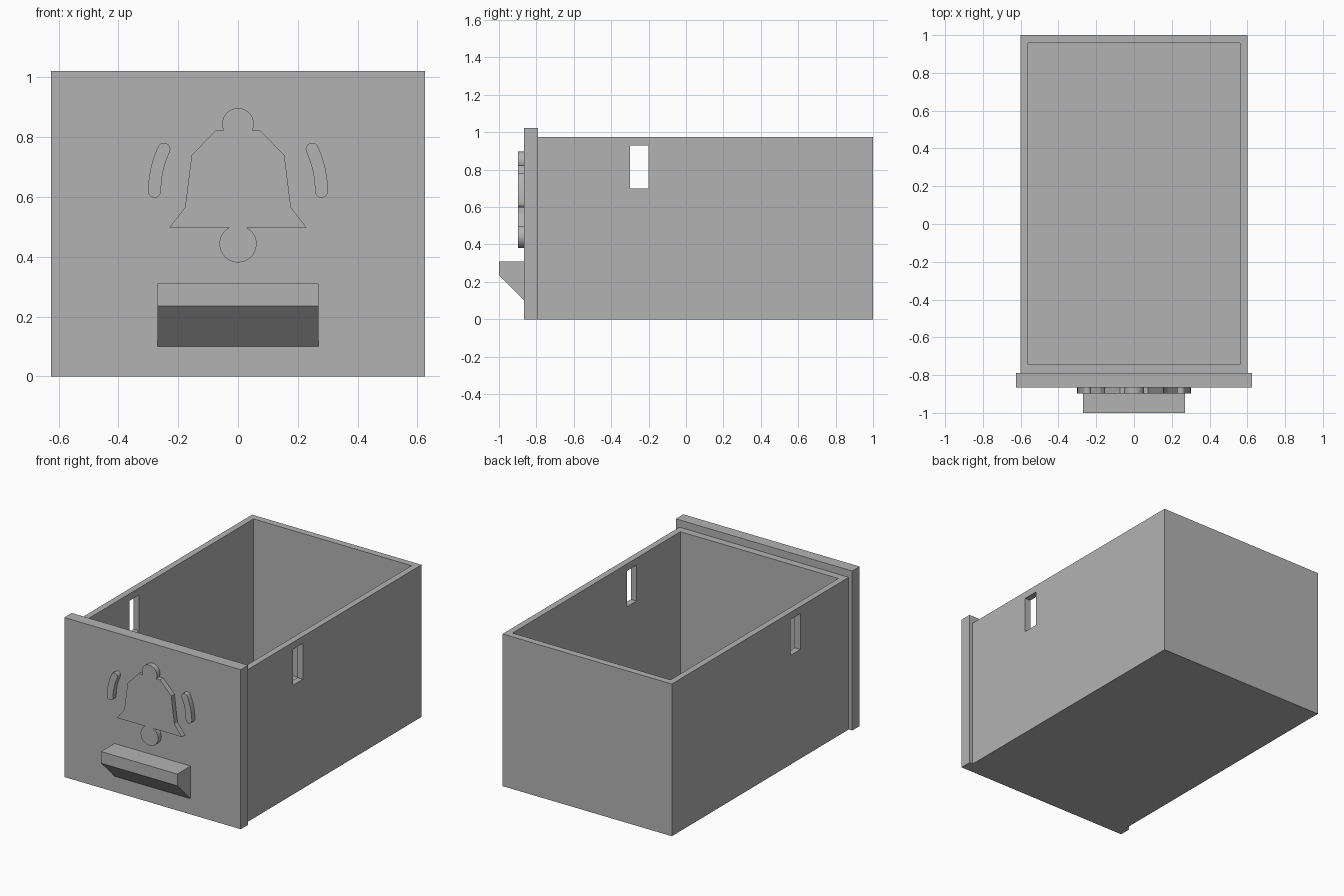
import bpy, bmesh, math
from mathutils import Vector

default = bpy.data.objects.get("Cube")
if default:
    bpy.data.objects.remove(default, do_unlink=True)

grey = bpy.data.materials.new("plain grey")
grey.use_nodes = True
colour = (0.45, 0.45, 0.45, 1)
grey.diffuse_color = colour
grey.node_tree.nodes["Principled BSDF"].inputs["Base Color"].default_value = colour


def prism(name, outline, direction, smooth=False):
    """Extrude a flat closed outline along a direction."""
    bm = bmesh.new()
    face = bm.faces.new([bm.verts.new(p) for p in outline])
    grown = bmesh.ops.extrude_face_region(bm, geom=[face], use_keep_orig=True)
    verts = [v for v in grown["geom"] if isinstance(v, bmesh.types.BMVert)]
    bmesh.ops.translate(bm, verts=verts, vec=Vector(direction))
    bmesh.ops.recalc_face_normals(bm, faces=bm.faces)
    mesh = bpy.data.meshes.new(name)
    bm.to_mesh(mesh)
    bm.free()
    mesh.materials.append(grey)
    obj = bpy.data.objects.new(name, mesh)
    bpy.context.collection.objects.link(obj)
    bpy.ops.object.select_all(action="DESELECT")
    obj.select_set(True)
    bpy.context.view_layer.objects.active = obj
    if smooth:
        bpy.ops.object.shade_smooth_by_angle(angle=math.radians(30))
    return obj


def block(name, x, y, z):
    """Box from three (low, high) ranges."""
    base = [(x[i], y[j], z[0]) for i, j in ((0, 0), (1, 0), (1, 1), (0, 1))]
    return prism(name, base, (0, 0, z[1] - z[0]))


def arc(cx, cz, radius, start, end, steps):
    """Points along an arc in the x-z plane, angles in degrees."""
    angles = [math.radians(start + (end - start) * i / steps) for i in range(steps + 1)]
    return [(cx + radius * math.cos(a), cz + radius * math.sin(a)) for a in angles]


def cut(target, cutter):
    cutter.hide_render = True
    mod = target.modifiers.new("cut", "BOOLEAN")
    mod.operation = "DIFFERENCE"
    mod.solver = "EXACT"
    mod.object = cutter
    bpy.context.view_layer.objects.active = target
    bpy.ops.object.modifier_apply(modifier=mod.name)
    bpy.data.objects.remove(cutter, do_unlink=True)


# Open drawer box with a slot through both side walls
box = block("drawer_box", (-0.6, 0.6), (-0.79, 1), (0, 0.975))
cut(box, block("cavity_cutter", (-0.56, 0.56), (-0.743, 0.957), (0.045, 1.2)))
cut(box, block("slot_cutter", (-0.8, 0.8), (-0.3, -0.2), (0.7, 0.93)))

# Front panel
FRONT = -0.865
block("front_panel", (-0.625, 0.625), (FRONT, -0.79), (0, 1.022))

# Wedge handle
profile = [(FRONT, 0.31), (-1, 0.31), (-1, 0.235), (FRONT, 0.1)]
prism("handle", [(-0.27, y, z) for y, z in profile], (0.54, 0, 0))

# Raised bell with round knob and clapper
RAISE = 0.032
side = [(0.23, 0.497), (0.177, 0.565), (0.155, 0.74), (0.075, 0.822)]
bell = (arc(0, 0.844, 0.053, -25, 205, 32)
        + [(-x, z) for x, z in reversed(side)]
        + arc(0, 0.443, 0.062, 119.4, 420.6, 36)
        + side)
prism("bell", [(x, FRONT, z) for x, z in bell], (0, -RAISE, 0), smooth=True)

# Curved sound marks with rounded ends, one on each side
CX, CZ, R, HALF, SWEEP = -0.053, 0.619, 0.332, 0.0215, 25
top_x, top_z = arc(CX, CZ, R, SWEEP, SWEEP, 1)[0]
mark = (arc(CX, CZ, R + HALF, 0, SWEEP, 10)
        + arc(top_x, top_z, HALF, SWEEP, SWEEP + 180, 12)[1:-1]
        + arc(CX, CZ, R - HALF, SWEEP, 0, 10)
        + arc(CX + R, CZ, HALF, 180, 360, 12)[1:-1])
for name, sign in (("left", 1), ("right", -1)):
    prism(name + "_sound_mark", [(sign * x, FRONT, z) for x, z in mark],
          (0, -RAISE, 0), smooth=True)
